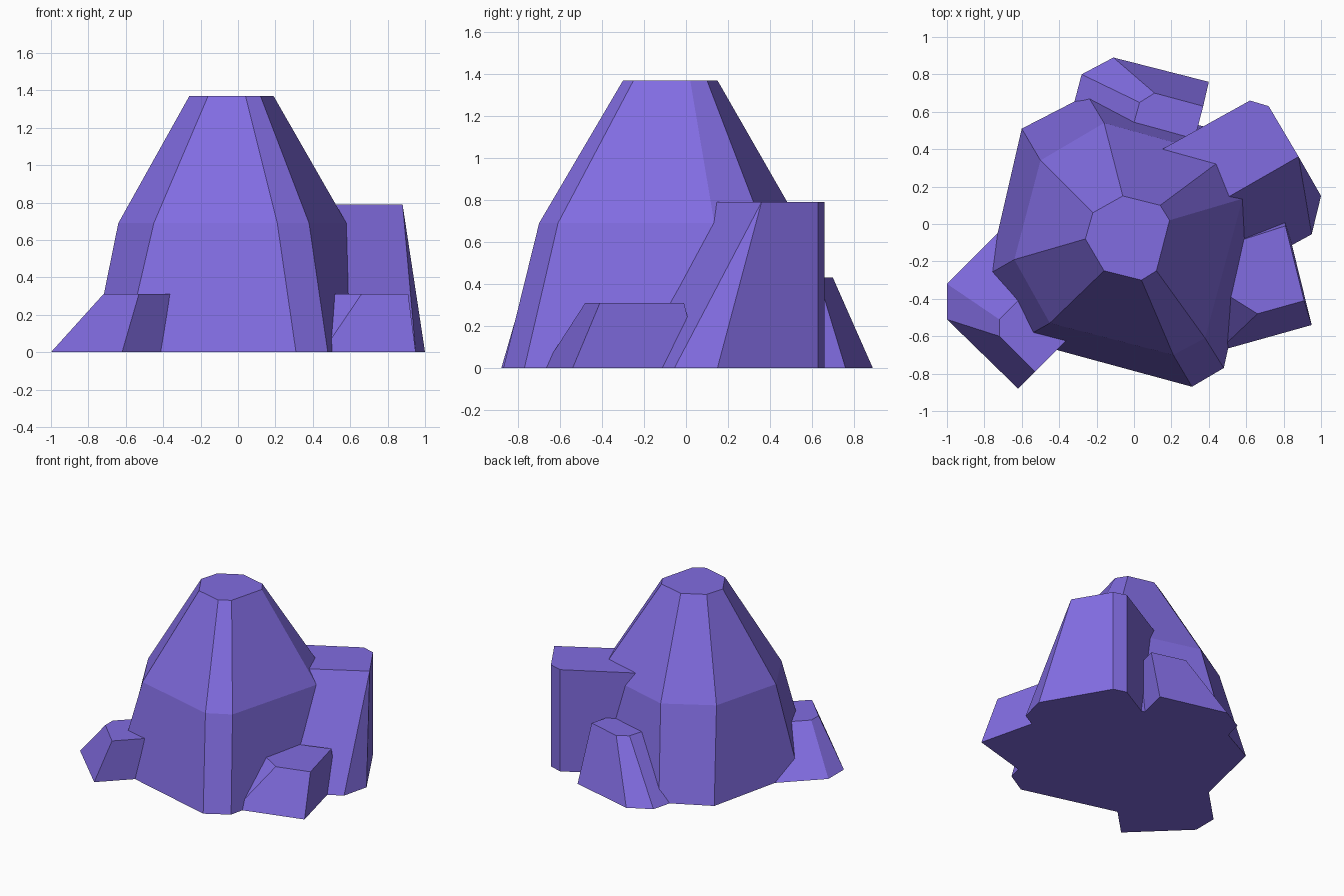
import bpy, bmesh

mat = bpy.data.materials.new("purple_stone")
mat.diffuse_color = (0.22, 0.15, 0.75, 1)


def rock(name, rings):
    """Loft a closed faceted rock through (z, outline) rings of equal point count."""
    bm = bmesh.new()
    loops = [[bm.verts.new((x, y, z)) for x, y in pts] for z, pts in rings]
    for lo, hi in zip(loops, loops[1:]):
        n = len(lo)
        for i in range(n):
            j = (i + 1) % n
            bm.faces.new((lo[i], lo[j], hi[j], hi[i]))
    bm.faces.new(loops[0][::-1])
    bm.faces.new(loops[-1])
    bmesh.ops.remove_doubles(bm, verts=bm.verts, dist=0.0005)
    bmesh.ops.recalc_face_normals(bm, faces=bm.faces)
    me = bpy.data.meshes.new(name)
    bm.to_mesh(me)
    bm.free()
    me.materials.append(mat)
    ob = bpy.data.objects.new(name, me)
    bpy.context.collection.objects.link(ob)
    return ob


# Tall central rock: eight sides, base, shoulder and flat top
rock("main_rock", [
    (0.00, [(0.31, -0.87), (0.48, -0.77), (0.69, 0.17), (0.60, 0.46),
            (-0.25, 0.69), (-0.60, 0.51), (-0.78, -0.27), (-0.61, -0.62)]),
    (0.69, [(0.21, -0.70), (0.38, -0.61), (0.58, 0.135), (0.49, 0.36),
            (-0.16, 0.54), (-0.50, 0.34), (-0.64, -0.19), (-0.45, -0.53)]),
    (1.37, [(0.04, -0.30), (0.12, -0.25), (0.19, 0.02), (0.14, 0.10),
            (-0.06, 0.15), (-0.22, 0.06), (-0.26, -0.08), (-0.16, -0.25)]),
])

# Large side rock, upright at the back and sloping at the front
rock("back_right_rock", [
    (0.00, [(0.30, -0.41), (0.95, -0.055), (1.00, 0.15), (0.72, 0.63), (0.62, 0.66), (0.00, 0.316)]),
    (0.79, [(0.20, -0.03), (0.88, 0.36), (0.88, 0.36), (0.72, 0.63), (0.62, 0.66), (0.10, 0.372)]),
])

# Low rock on the front left
rock("left_rock", [
    (0.00, [(-0.62, -0.88), (-0.20, -0.46), (-0.60, 0.08), (-1.00, -0.32), (-1.00, -0.51)]),
    (0.31, [(-0.53, -0.79), (-0.20, -0.46), (-0.40, -0.19), (-0.72, -0.51), (-0.72, -0.60)]),
])

# Low rock on the right
rock("right_rock", [
    (0.00, [(0.45, -0.68), (0.95, -0.54), (0.80, 0.07), (0.40, -0.03), (0.29, -0.58)]),
    (0.31, [(0.66, -0.48), (0.91, -0.41), (0.81, -0.01), (0.50, -0.11), (0.50, -0.38)]),
])

# Small leaning rock at the back
rock("back_rock", [
    (0.00, [(0.40, 0.76), (-0.11, 0.89), (-0.28, 0.80), (-0.38, 0.42), (0.30, 0.36)]),
    (0.43, [(0.37, 0.63), (0.11, 0.70), (0.03, 0.65), (-0.04, 0.40), (0.30, 0.36)]),
])
